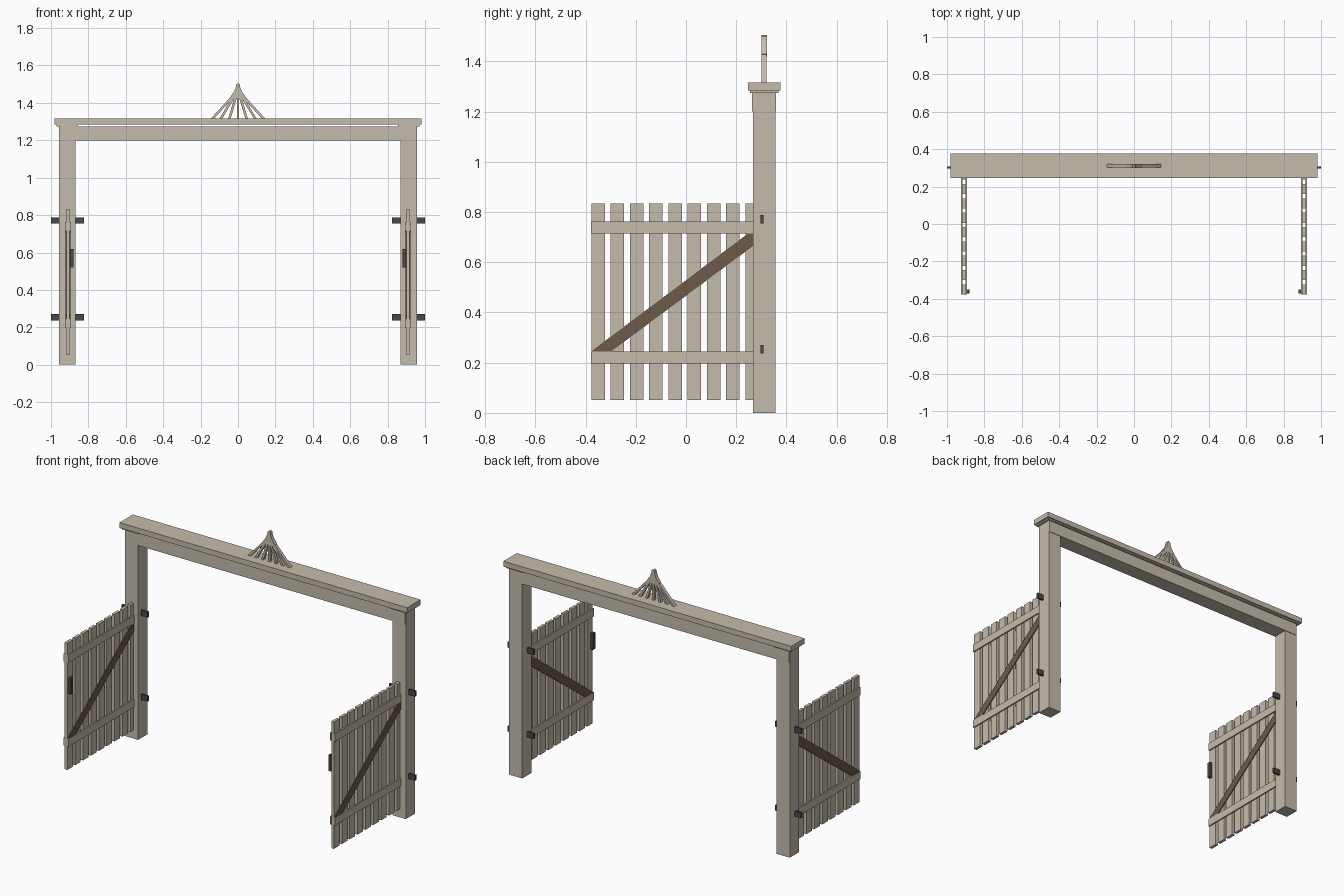
import bpy, bmesh, math
from mathutils import Vector

if "Cube" in bpy.data.objects:
    bpy.data.objects.remove(bpy.data.objects["Cube"])


def material(name, rgb):
    m = bpy.data.materials.new(name)
    m.diffuse_color = (*rgb, 1)
    m.use_nodes = True
    m.node_tree.nodes["Principled BSDF"].inputs["Base Color"].default_value = m.diffuse_color
    return m


WOOD = material("weathered wood", (0.56, 0.505, 0.41))
BROWN = material("brown brace wood", (0.15, 0.104, 0.07))
IRON = material("dark iron", (0.065, 0.065, 0.068))
YC = 0.311          # depth centre of the frame
GX = 0.909          # gate leaf centre plane


def finish(name, bm, mat):
    bmesh.ops.recalc_face_normals(bm, faces=bm.faces)
    me = bpy.data.meshes.new(name)
    bm.to_mesh(me)
    bm.free()
    me.materials.append(mat)
    ob = bpy.data.objects.new(name, me)
    bpy.context.collection.objects.link(ob)
    return ob


def box(name, x, y, z, mat):
    bm = bmesh.new()
    bmesh.ops.create_cube(bm, size=1)
    for v in bm.verts:
        v.co = [(r[0] + r[1]) / 2 + c * (r[1] - r[0]) for r, c in zip((x, y, z), v.co)]
    return finish(name, bm, mat)


def plate(name, points, offset, mat):
    """Extrude a closed outline of 3D points along an offset."""
    bm = bmesh.new()
    face = bm.faces.new([bm.verts.new(p) for p in points])
    out = bmesh.ops.extrude_face_region(bm, geom=[face])
    bmesh.ops.translate(bm, vec=offset,
                        verts=[g for g in out["geom"] if isinstance(g, bmesh.types.BMVert)])
    return finish(name, bm, mat)


def span(s, a, b):
    """X range mirrored to side s."""
    return tuple(sorted((s * a, s * b)))


# Overhead beam and cap
box("beam", (-0.955, 0.955), (0.263, 0.359), (1.2, 1.275), WOOD)
box("beam_cap", (-0.981, 0.981), (0.247, 0.377), (1.284, 1.317), WOOD)

for s, side in ((-1, "left"), (1, "right")):
    # Post with a thin pad under the cap
    box(side + "_post", span(s, 0.868, 0.957), (0.267, 0.356), (0, 1.276), WOOD)
    box(side + "_post_pad", span(s, 0.855, 0.97), (0.255, 0.368), (1.275, 1.284), WOOD)

    # Hinge bolts through the post
    for label, z in (("lower", 0.253), ("upper", 0.771)):
        box(f"{side}_{label}_hinge_bolt", span(s, 0.823, 1.0), (0.296, 0.308),
            (z - 0.017, z + 0.017), IRON)

    # Pickets
    for i in range(9):
        y = -0.377 + i * 0.0767
        box(f"{side}_picket_{i + 1}", span(s, GX - 0.009, GX + 0.009), (y, y + 0.054),
            (0.052, 0.834), WOOD)

    # Rails and diagonal braces on both faces of the leaf
    for d, face in ((-1, "inner"), (1, "outer")):
        rx = span(s, GX + d * 0.009, GX + d * 0.017)
        for label, z in (("lower", 0.197), ("upper", 0.714)):
            box(f"{side}_{face}_{label}_rail", rx, (-0.378, 0.29), (z, z + 0.048), WOOD)
        x0 = s * (GX + d * 0.009)
        outline = [(-0.378, 0.245), (-0.298, 0.245), (0.28, 0.675), (0.28, 0.714), (0.247, 0.714)]
        plate(f"{side}_{face}_brace", [(x0, y, z) for y, z in outline],
              Vector((s * d * 0.005, 0, 0)), BROWN)

    # Pull handle on the inner face
    box(side + "_handle", span(s, 0.879, 0.896), (-0.372, -0.35), (0.52, 0.62), IRON)

# Fan ornament: hub with flared sides
half = [(0.009, 1.5), (0.011, 1.485), (0.02, 1.462), (0.042, 1.43), (0.03, 1.42)]
hub = [(0, 1.505)] + half + [(0, 1.425)] + [(-x, z) for x, z in reversed(half)]
plate("ornament_hub", [(x, YC - 0.011, z) for x, z in hub], Vector((0, 0.022, 0)), WOOD)

# Fan ornament: rays spreading down to the cap
rays = [(0, 1.43, 0)]
for s in (-1, 1):
    rays += [(s * 0.034, 1.428, s * 0.137), (s * 0.024, 1.43, s * 0.092),
             (s * 0.012, 1.43, s * 0.046)]
for i, (xt, zt, xb) in enumerate(rays):
    w = 0.0065 * math.hypot(xb - xt, zt - 1.317) / (zt - 1.317)
    pts = [(xt - w, zt), (xt + w, zt), (xb + w, 1.316), (xb - w, 1.316)]
    plate(f"ornament_ray_{i + 1}", [(x, YC - 0.01, z) for x, z in pts],
          Vector((0, 0.02, 0)), WOOD)
